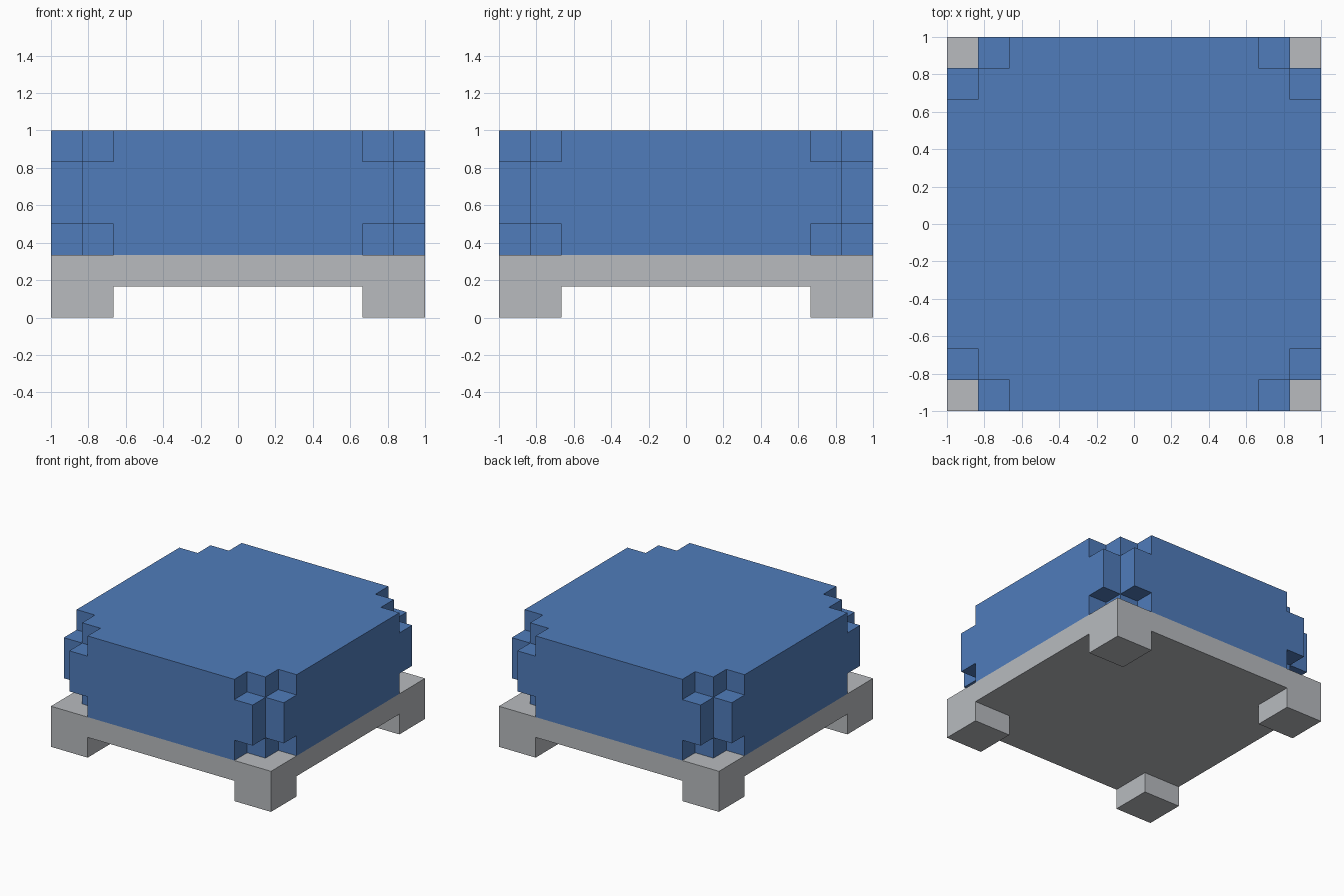
import bpy
import bmesh
from mathutils import Vector

cube = bpy.data.objects.get("Cube")
if cube:
    bpy.data.objects.remove(cube, do_unlink=True)

U = 1 / 6                                   # block unit
PLAN = [-6, -5, -4, 4, 5, 6]                # shared x and y cuts, in units


def material(name, rgb):
    mat = bpy.data.materials.new(name)
    mat.use_nodes = True
    mat.diffuse_color = (*rgb, 1)
    mat.node_tree.nodes["Principled BSDF"].inputs["Base Color"].default_value = (*rgb, 1)
    return mat


def block_solid(name, levels, filled, mat):
    """Skin the filled cells of a block lattice as one clean closed mesh."""
    axes = [PLAN, PLAN, levels]
    sizes = [len(a) - 1 for a in axes]

    def solid(cell):
        return all(0 <= c < s for c, s in zip(cell, sizes)) and filled(*cell)

    bm = bmesh.new()
    cells = [(i, j, k) for i in range(sizes[0]) for j in range(sizes[1])
             for k in range(sizes[2]) if solid((i, j, k))]
    for cell in cells:
        for axis in range(3):
            for side in (0, 1):
                neighbour = list(cell)
                neighbour[axis] += 2 * side - 1
                if solid(neighbour):
                    continue
                # Exposed side of the cell
                verts = []
                for a, b in ((0, 0), (1, 0), (1, 1), (0, 1)):
                    corner = list(cell)
                    corner[axis] += side
                    corner[(axis + 1) % 3] += a
                    corner[(axis + 2) % 3] += b
                    co = Vector([axes[n][corner[n]] for n in range(3)]) * U
                    verts.append(bm.verts.new(co))
                bm.faces.new(verts if side else verts[::-1])
    bmesh.ops.remove_doubles(bm, verts=bm.verts, dist=0.001)
    bmesh.ops.dissolve_limit(bm, angle_limit=0.01, verts=bm.verts, edges=bm.edges)
    bmesh.ops.recalc_face_normals(bm, faces=bm.faces)
    mesh = bpy.data.meshes.new(name)
    bm.to_mesh(mesh)
    bm.free()
    mesh.materials.append(mat)
    obj = bpy.data.objects.new(name, mesh)
    bpy.context.collection.objects.link(obj)
    return obj


def from_edge(i):
    """Number of cells to the nearest outer edge of the plan."""
    return min(i, 4 - i)


# Stand: a full slab on four square corner feet
def stand_cell(i, j, k):
    return k == 1 or (from_edge(i) < 2 and from_edge(j) < 2)


# Body: open corners, with the flanking blocks only at mid height
def body_cell(i, j, k):
    inset = from_edge(i) + from_edge(j)
    in_corner = from_edge(i) < 2 and from_edge(j) < 2
    return not in_corner or inset == 2 or (inset == 1 and k == 1)


grey = material("stone_grey", (0.479, 0.497, 0.521))
blue = material("soft_blue", (0.080, 0.202, 0.497))

block_solid("stand", [0, 1, 2], stand_cell, grey)
block_solid("body", [2, 3, 5, 6], body_cell, blue)
